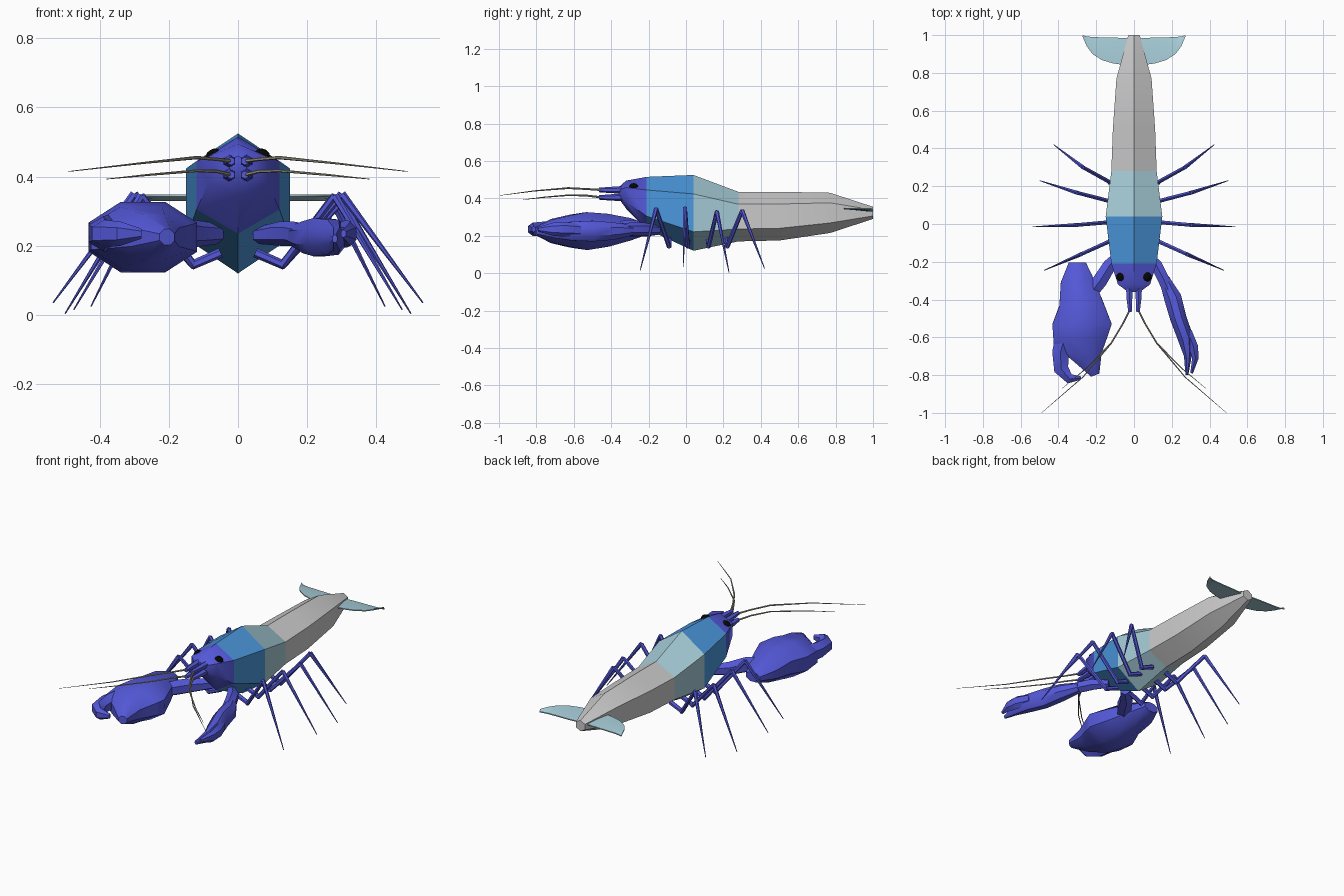
import bpy
import math
from mathutils import Vector

default = bpy.data.objects.get("Cube")
if default:
    bpy.data.objects.remove(default, do_unlink=True)


def make_material(name, red, green, blue):
    mat = bpy.data.materials.new(name)
    mat.use_nodes = True
    colour = (red, green, blue, 1)
    mat.diffuse_color = colour
    mat.node_tree.nodes["Principled BSDF"].inputs["Base Color"].default_value = colour
    return mat


indigo = make_material("indigo shell", .09, .10, .70)
azure = make_material("azure shell", .07, .31, .72)
pale = make_material("pale blue shell", .38, .60, .68)
grey = make_material("grey shell", .60, .60, .60)
beige = make_material("beige feeler", .42, .39, .33)
black = make_material("black eye", .002, .002, .002)


def build(name, verts, faces, mats, angle=40):
    mesh = bpy.data.meshes.new(name)
    mesh.from_pydata(verts, [], faces)
    for mat in mats:
        mesh.materials.append(mat)
    obj = bpy.data.objects.new(name, mesh)
    bpy.context.collection.objects.link(obj)
    bpy.ops.object.select_all(action="DESELECT")
    obj.select_set(True)
    bpy.context.view_layer.objects.active = obj
    # make every shell face outwards
    bpy.ops.object.mode_set(mode="EDIT")
    bpy.ops.mesh.select_all(action="SELECT")
    bpy.ops.mesh.normals_make_consistent(inside=False)
    bpy.ops.object.mode_set(mode="OBJECT")
    bpy.ops.object.shade_smooth_by_angle(angle=math.radians(angle))
    return obj


def skin(rings):
    """Faces joining equal rings, with a cap on both ends."""
    sides = len(rings[0])
    verts = [v for ring in rings for v in ring]
    faces = []
    for r in range(len(rings) - 1):
        for s in range(sides):
            a, b = r * sides + s, r * sides + (s + 1) % sides
            faces.append((a, b, b + sides, a + sides))
    faces.append(tuple(range(sides)))
    faces.append(tuple(range(len(verts) - sides, len(verts))))
    return verts, faces


def limb(name, path, mat, sides=6, side=1, angle=40):
    """Loft along a path of (x, y, z, half width, half height)."""
    points = [Vector((side * p[0], p[1], p[2])) for p in path]
    rings = []
    for i, p in enumerate(points):
        before, after = points[max(i - 1, 0)], points[min(i + 1, len(points) - 1)]
        along = (after - before).normalized()
        across = along.cross(Vector((0, 0, 1))).normalized()
        up = across.cross(along)
        wide, high = path[i][3], path[i][-1]
        turns = [math.tau * (k + .5) / sides for k in range(sides)]
        rings.append([p + across * wide * math.cos(t) + up * high * math.sin(t) for t in turns])
    return build(name, *skin(rings), [mat], angle)


# Body: upright hexagons (y, half width, bottom, top)
def hexagon(y, half, low, high):
    lower, upper = low + (high - low) / 4, high - (high - low) / 4
    return [(0, y, high), (half, y, upper), (half, y, lower),
            (0, y, low), (-half, y, lower), (-half, y, upper)]


neck = (-.21, .12, .235, .515)
chest = (.04, .15, .12, .525)
waist = (.28, .12, .17, .435)
sections = {
    "head": (indigo, [(-.36, .03, .40, .46), (-.32, .085, .345, .495), neck]),
    "front_carapace": (azure, [neck, chest]),
    "rear_carapace": (pale, [chest, waist]),
    "abdomen": (grey, [waist, (.50, .112, .175, .435), (.77, .093, .215, .43),
                       (1, .03, .29, .355)]),
}
for part, (mat, rings) in sections.items():
    build(part, *skin([hexagon(*ring) for ring in rings]), [mat])

# Large claw on the right
limb("large_claw_arm", [(-.06, -.15, .235, .03), (-.13, -.22, .235, .04),
                        (-.18, -.30, .24, .045), (-.24, -.38, .235, .04)], indigo)
limb("large_claw_palm", [(-.30, -.205, .235, .05, .03), (-.30, -.30, .235, .095, .065),
                         (-.28, -.42, .23, .125, .095), (-.275, -.53, .225, .17, .11),
                         (-.28, -.61, .225, .16, .095), (-.24, -.71, .225, .08, .07),
                         (-.205, -.80, .225, .025, .025)], indigo, 8)
limb("large_claw_finger", [(-.36, -.58, .235, .06, .06), (-.39, -.68, .235, .05, .05),
                           (-.385, -.77, .235, .045, .04), (-.34, -.82, .235, .03, .035),
                           (-.28, -.815, .235, .01, .015)], indigo)

# Slender claw on the left
limb("small_claw_arm", [(.06, -.15, .23, .025), (.12, -.22, .235, .035),
                        (.16, -.30, .235, .035), (.19, -.37, .23, .035)], indigo)
limb("small_claw_palm", [(.16, -.29, .23, .03, .03), (.205, -.39, .225, .05, .05),
                         (.235, -.50, .225, .047, .06), (.275, -.61, .225, .045, .055),
                         (.285, -.70, .22, .022, .035), (.28, -.80, .22, .008, .012)], indigo, 8)
limb("small_claw_finger", [(.285, -.57, .23, .025, .035), (.315, -.65, .235, .028, .04),
                           (.325, -.71, .235, .02, .035), (.305, -.79, .235, .008, .012)], indigo)

# Walking legs: (hip y, knee, foot)
legs = [
    (-.09, (.28, -.16, .345), (.475, -.245, .015)),
    (.01, (.30, -.005, .35), (.535, -.015, .035)),
    (.12, (.30, .165, .33), (.50, .23, .004)),
    (.22, (.27, .30, .335), (.425, .42, .025)),
]
for side, label in ((1, "left"), (-1, "right")):
    for number, (hip, knee, foot) in enumerate(legs, 1):
        limb(f"{label}_leg_{number}_hip", [(.05, hip, .18, .014), (.135, hip, .143, .013)],
             indigo, side=side)
        limb(f"{label}_leg_{number}_thigh", [(.125, hip, .14, .012), (*knee, .011)],
             indigo, side=side)
        limb(f"{label}_leg_{number}_shin", [(*knee, .012), (*foot, .002)], indigo, side=side)

    # Feeler bases and feelers, an upper and a lower on each side
    for level, height in (("upper", .445), ("lower", .405)):
        limb(f"{label}_{level}_feeler_base",
             [(.026, -.32, height, .02), (.024, -.40, height, .017), (.02, -.465, height, .012)],
             indigo, side=side)
    limb(f"{label}_upper_feeler", [(.02, -.45, .445, .006), (.06, -.53, .45, .005),
                                   (.12, -.63, .455, .005), (.27, -.81, .44, .003),
                                   (.49, -1, .415, .001)], beige, side=side)
    limb(f"{label}_lower_feeler", [(.02, -.45, .405, .006), (.06, -.53, .415, .005),
                                   (.12, -.63, .417, .004), (.26, -.77, .405, .003),
                                   (.38, -.87, .393, .001)], beige, side=side)

    # Eyes
    bpy.ops.mesh.primitive_ico_sphere_add(subdivisions=2, radius=.027,
                                          location=(side * .067, -.28, .455))
    eye = bpy.context.object
    eye.name = f"{label}_eye"
    eye.data.materials.append(black)

    # Tail fan: thin arched plates (x, front edge, back edge)
    outline = [(0, .845, .98), (.06, .843, .985), (.11, .85, .987), (.17, .868, .988),
               (.22, .90, .99), (.25, .94, .993), (.272, .992, .999)]
    rings = []
    for x, front, back in outline:
        middle = (front + back) / 2
        rings.append([(side * x, front, .348), (side * x, middle, .345), (side * x, back, .335),
                      (side * x, back, .329), (side * x, middle, .336), (side * x, front, .342)])
    build(f"{label}_tail_fan", *skin(rings), [pale])
